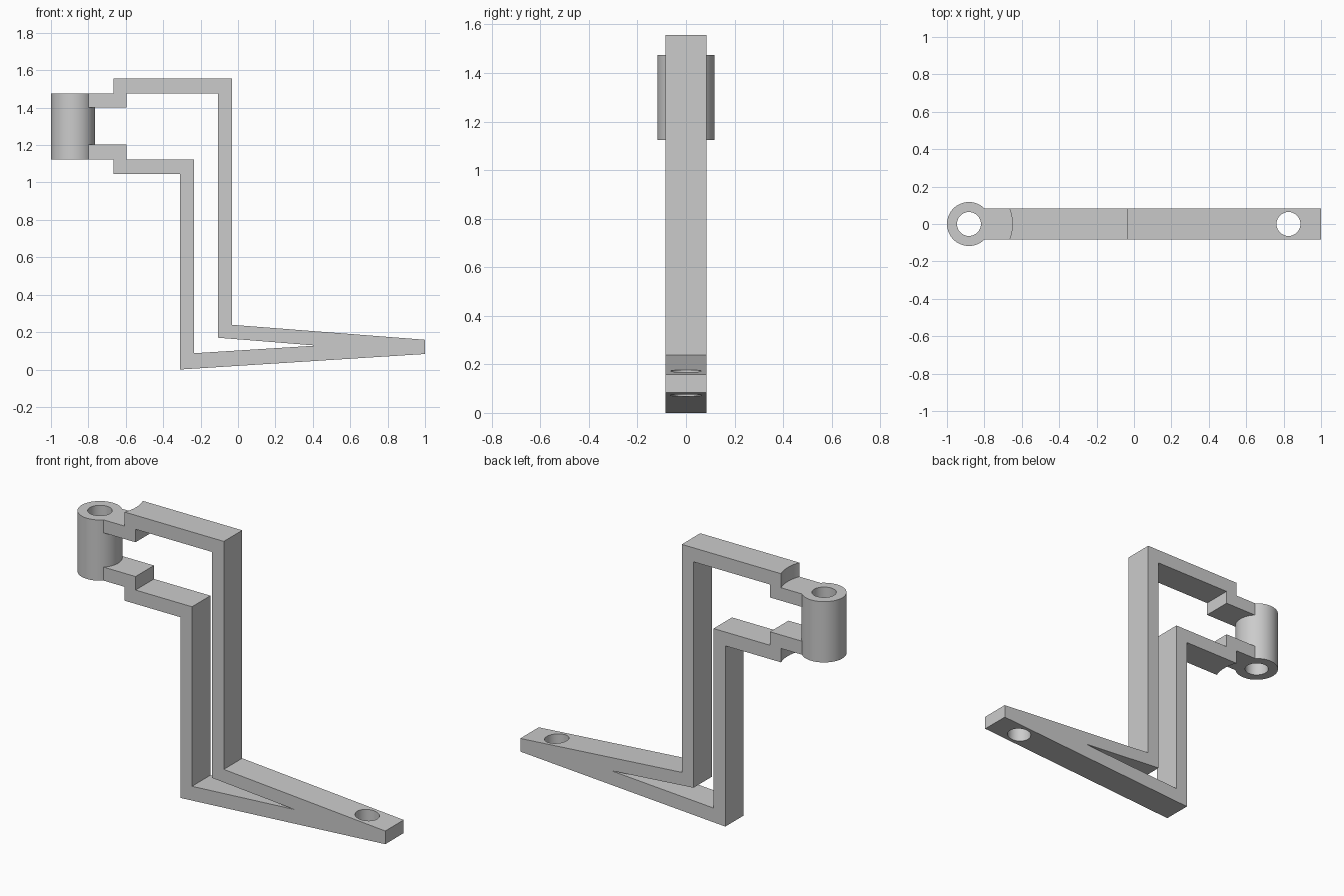
import bpy, bmesh, math

if "Cube" in bpy.data.objects:
    bpy.data.objects.remove(bpy.data.objects["Cube"], do_unlink=True)

HALF_WIDTH = 0.084
HINGE_X = -0.8825
TAB_LOW, TAB_HIGH = 1.124, 1.475

grey = bpy.data.materials.new("light_grey")
grey.use_nodes = True
grey.diffuse_color = (0.6, 0.6, 0.6, 1)
grey.node_tree.nodes["Principled BSDF"].inputs["Base Color"].default_value = (0.6, 0.6, 0.6, 1)


def extruded_profile(name, points, half_width):
    """Extrude a side outline (x, z) symmetrically across the width."""
    bm = bmesh.new()
    face = bm.faces.new([bm.verts.new((x, -half_width, z)) for x, z in points])
    result = bmesh.ops.extrude_face_region(bm, geom=[face])
    moved = [g for g in result["geom"] if isinstance(g, bmesh.types.BMVert)]
    bmesh.ops.translate(bm, verts=moved, vec=(0, 2 * half_width, 0))
    bmesh.ops.recalc_face_normals(bm, faces=bm.faces)
    mesh = bpy.data.meshes.new(name)
    bm.to_mesh(mesh)
    bm.free()
    obj = bpy.data.objects.new(name, mesh)
    bpy.context.collection.objects.link(obj)
    mesh.materials.append(grey)
    return obj


def cylinder(name, x, radius, low, high):
    bpy.ops.mesh.primitive_cylinder_add(vertices=64, radius=radius, depth=high - low,
                                        location=(x, 0, (low + high) / 2))
    obj = bpy.context.object
    obj.name = name
    obj.data.materials.append(grey)
    return obj


def combine(target, tool, operation):
    """Apply a boolean and discard the tool object."""
    mod = target.modifiers.new(tool.name, 'BOOLEAN')
    mod.operation = operation
    mod.solver = 'EXACT'
    mod.object = tool
    bpy.context.view_layer.objects.active = target
    bpy.ops.object.modifier_apply(modifier=mod.name)
    bpy.data.objects.remove(tool, do_unlink=True)


# Stepped double arm meeting in a tapered foot
outline = [
    (-0.81, 1.40), (-0.81, TAB_HIGH), (-0.69, TAB_HIGH), (-0.69, 1.556),
    (-0.032, 1.556), (-0.032, 0.239), (1, 0.159), (1, 0.083),
    (-0.31, 0), (-0.31, 1.044), (-0.69, 1.044), (-0.69, TAB_LOW),
    (-0.81, TAB_LOW), (-0.81, 1.202), (-0.596, 1.202), (-0.596, TAB_LOW),
    (-0.235, TAB_LOW), (-0.235, 0.087), (0.42, 0.128), (-0.107, 0.17),
    (-0.107, TAB_HIGH), (-0.596, TAB_HIGH), (-0.596, 1.40),
]
bracket = extruded_profile("hinge_bracket", outline, HALF_WIDTH)

# Round clearance in the arm ends, above and below the tabs
for low, high in ((TAB_HIGH, 1.7), (0.9, TAB_LOW)):
    combine(bracket, cylinder("clearance_cutter", HINGE_X, 0.232, low, high), 'DIFFERENCE')

# Hinge barrel joined to the tabs
combine(bracket, cylinder("hinge_barrel", HINGE_X, 0.1175, TAB_LOW, TAB_HIGH), 'UNION')

# Pin hole through the barrel and screw hole through the foot
combine(bracket, cylinder("pin_cutter", HINGE_X, 0.064, 1.0, 1.6), 'DIFFERENCE')
combine(bracket, cylinder("screw_cutter", 0.826, 0.064, -0.1, 0.4), 'DIFFERENCE')

# Smooth the round walls, keep the corners crisp
bpy.ops.object.select_all(action='DESELECT')
bracket.select_set(True)
bpy.context.view_layer.objects.active = bracket
bpy.ops.object.shade_smooth_by_angle(angle=math.radians(30))
